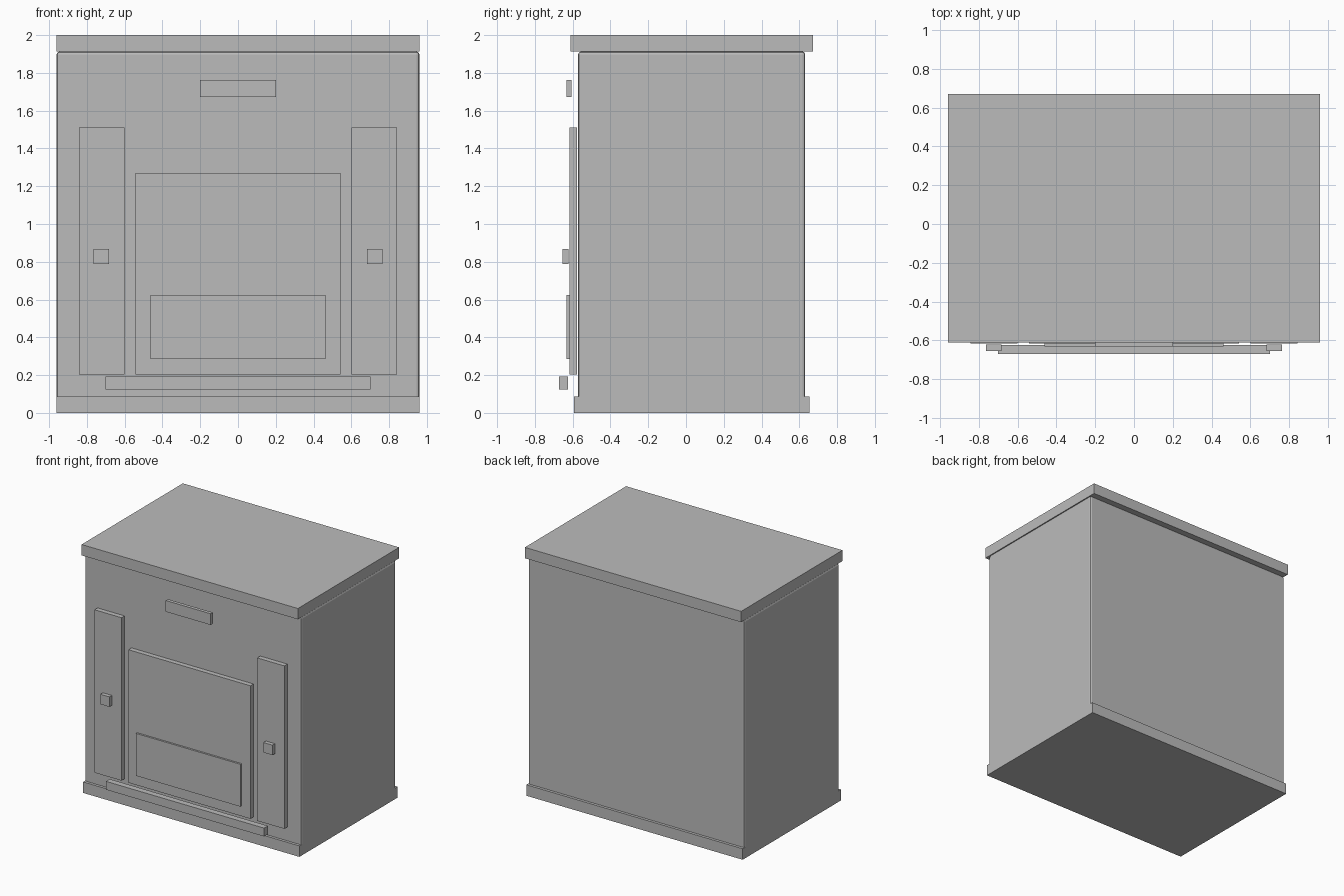
import bpy

if "Cube" in bpy.data.objects:
    bpy.data.objects.remove(bpy.data.objects["Cube"])

grey = bpy.data.materials.new("plain_grey")
grey.diffuse_color = (0.5, 0.5, 0.5, 1)
grey.use_nodes = True
grey.node_tree.nodes["Principled BSDF"].inputs["Base Color"].default_value = grey.diffuse_color


def box(name, x, y, z, bevel=0):
    """Box from (min, max) ranges on each axis."""
    bpy.ops.mesh.primitive_cube_add(size=1)
    ob = bpy.context.object
    ob.name = name
    for v in ob.data.vertices:
        v.co = [r[0] if c < 0 else r[1] for c, r in zip(v.co, (x, y, z))]
    ob.data.materials.append(grey)
    if bevel:
        m = ob.modifiers.new("edge_bevel", 'BEVEL')
        m.width = bevel
        m.segments = 2
    return ob


# Cabinet: base, body with softened edges, overhanging top
box("base", (-0.96, 0.96), (-0.593, 0.653), (0, 0.088))
box("body", (-0.96, 0.96), (-0.571, 0.631), (0.07, 1.913), bevel=0.015)
box("top_slab", (-0.96, 0.96), (-0.612, 0.672), (1.913, 2.0))

# Front centre: door, lower inset plate, name plate and bottom rail
box("centre_door", (-0.542, 0.542), (-0.617, -0.578), (0.203, 1.27))
box("lower_plate", (-0.463, 0.463), (-0.632, -0.617), (0.285, 0.625))
box("upper_plate", (-0.2, 0.2), (-0.632, -0.605), (1.672, 1.762))
box("bottom_rail", (-0.702, 0.702), (-0.672, -0.624), (0.125, 0.192))

# Side doors with knobs, mirrored left and right
for side, s in (("left", -1), ("right", 1)):
    box(side + "_door", sorted((s * 0.602, s * 0.843)), (-0.617, -0.578), (0.203, 1.51))
    box(side + "_knob", sorted((s * 0.684, s * 0.764)), (-0.654, -0.622), (0.787, 0.867))
